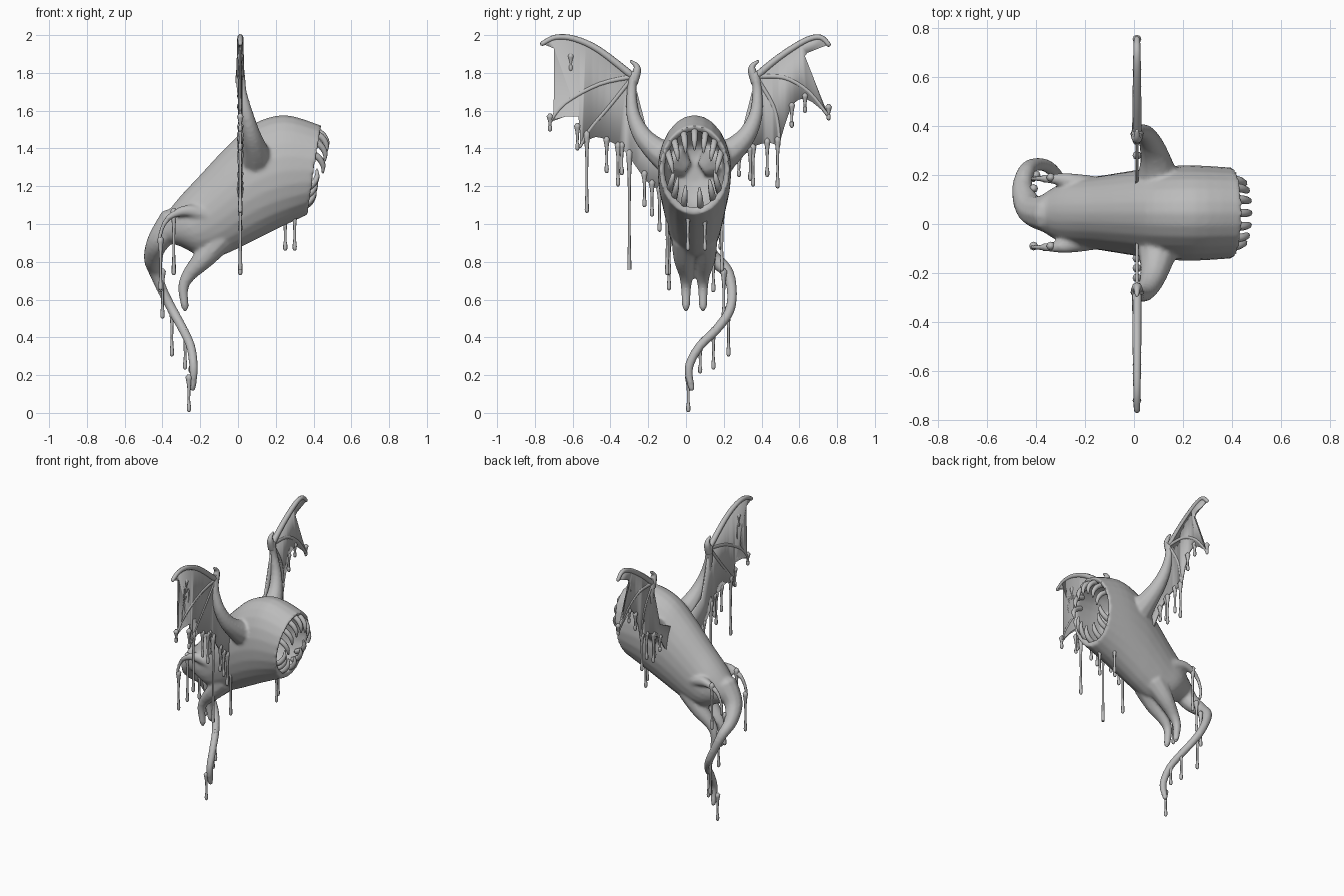
import bpy, bmesh, math
from mathutils import Vector

cube = bpy.data.objects.get("Cube")
if cube:
    bpy.data.objects.remove(cube, do_unlink=True)

MID = .045      # symmetry line of the torso across y
WING_X = .012   # plane in which both wings lie

grey = bpy.data.materials.new("clay grey")
grey.use_nodes = True
grey.diffuse_color = (.5, .5, .5, 1)
grey.node_tree.nodes["Principled BSDF"].inputs["Base Color"].default_value = (.5, .5, .5, 1)


def smooth_path(points, steps):
    """Catmull-Rom interpolation of tuples of any length."""
    points = [Vector(p) for p in points]
    path = []
    for i in range(len(points) - 1):
        a, b = points[max(i - 1, 0)], points[i]
        c, d = points[i + 1], points[min(i + 2, len(points) - 1)]
        for k in range(steps):
            t = k / steps
            path.append(b + (c - a) * (t / 2)
                        + (a * 2 - b * 5 + c * 4 - d) * (t * t / 2)
                        + (b * 3 - a - c * 3 + d) * (t ** 3 / 2))
    return path + [points[-1]]


def loft(bm, rings):
    """Skin a list of closed rings and cap both ends."""
    loops = [[bm.verts.new(p) for p in ring] for ring in rings]
    count = len(loops[0])
    for a, b in zip(loops, loops[1:]):
        for i in range(count):
            j = (i + 1) % count
            bm.faces.new((a[i], a[j], b[j], b[i]))
    bm.faces.new(loops[0][::-1])
    bm.faces.new(loops[-1])


def tube(bm, points, steps=4, sides=8):
    """Sweep a circle along (x, y, z, radius) points, with rounded ends."""
    path = smooth_path(points, steps)
    centres = [p.to_3d() for p in path]
    radii = [max(p[3], .003) for p in path]
    rings, last = [], len(path) - 1
    side = None
    for i, c in enumerate(centres):
        along = (centres[min(i + 1, last)] - centres[max(i - 1, 0)]).normalized()
        if side is None:
            side = along.orthogonal()
        side = (side - along * side.dot(along)).normalized()
        up = along.cross(side)

        def ring(centre, radius):
            angles = [math.tau * k / sides for k in range(sides)]
            return [centre + (side * math.cos(a) + up * math.sin(a)) * radius for a in angles]
        r = radii[i]
        if i == 0:
            rings += [ring(c - along * r * .8, r * .4)]
        rings.append(ring(c, r))
        if i == last:
            rings += [ring(c + along * r * .6, r * .75), ring(c + along * r * .95, r * .25)]
    loft(bm, rings)


def drip(bm, x, y, top, bottom, r=.009):
    """A hanging strand, wide at its root and with a bead at its end."""
    h = top - bottom
    tube(bm, [(x, y, top + .02, r * 2), (x, y, top - h * .2, r), (x, y, bottom + h * .35, r * .8),
              (x, y, bottom + .03, r * 1.2), (x, y, bottom + r, r * 1.2)], 3)


def finish(name, bm):
    bmesh.ops.recalc_face_normals(bm, faces=bm.faces[:])
    mesh = bpy.data.meshes.new(name)
    bm.to_mesh(mesh)
    bm.free()
    mesh.materials.append(grey)
    mesh.shade_smooth()
    obj = bpy.data.objects.new(name, mesh)
    bpy.context.collection.objects.link(obj)
    return obj


def mirrored(points):
    return [(p[0], 2 * MID - p[1], *p[2:]) for p in points]


# Torso: (top x, top z, bottom x, bottom z, half width), throat to rim to rump
CAVITY = [(.08, 1.32, .08, 1.22, .04), (.1, 1.42, .12, 1.12, .12),
          (.25, 1.5, .22, 1.06, .155), (.42, 1.49, .365, 1.09, .158)]
OUTSIDE = [(.445, 1.52, .37, 1.05, .185), (.25, 1.577, .22, .98, .195),
           (.08, 1.53, .1, .92, .187), (-.05, 1.42, 0, .87, .17),
           (-.2, 1.26, -.1, .83, .15), (-.32, 1.13, -.2, .83, .135),
           (-.41, 1.01, -.3, .88, .08), (-.43, .95, -.37, .9, .04)]
body = bmesh.new()
rings = []
for tx, tz, bx, bz, w in smooth_path(CAVITY, 4) + smooth_path(OUTSIDE, 4):
    ring = []
    for k in range(24):
        a = math.tau * k / 24
        t = (1 + math.cos(a)) / 2
        ring.append((bx + (tx - bx) * t, MID + w * math.sin(a), bz + (tz - bz) * t))
    rings.append(ring)
loft(body, rings)

# Tail
tube(body, [(-.34, .04, 1.02, .08), (-.42, .06, .91, .062), (-.455, .14, .82, .045),
            (-.44, .215, .75, .035), (-.4, .243, .65, .028), (-.345, .23, .54, .027),
            (-.29, .16, .44, .026), (-.25, .07, .35, .025), (-.235, .015, .24, .024),
            (-.24, .03, .13, .018)], 5, 10)

# Arms, legs and hip spurs, one of each per side
ARM = [(.1, -.06, 1.33, .1), (.09, -.16, 1.395, .068), (.07, -.235, 1.475, .05),
       (.045, -.28, 1.58, .037), (.02, -.288, 1.7, .027), (WING_X, -.275, 1.79, .027)]
LEG = [(-.1, .0, .92, .08), (-.18, -.01, .82, .058), (-.26, .0, .73, .038),
       (-.29, .0, .66, .028), (-.28, .0, .56, .021)]
SPUR = [(-.18, -.06, 1.05, .05), (-.28, -.09, 1.07, .03), (-.37, -.095, 1.03, .016),
        (-.41, -.095, .95, .012), (-.41, -.09, .87, .012)]
for part in (ARM, LEG, SPUR):
    tube(body, part, 5, 10)
    tube(body, mirrored(part), 5, 10)
torso = finish("body", body)
remesh = torso.modifiers.new("fuse", 'REMESH')
remesh.mode = 'VOXEL'
remesh.voxel_size = .01
remesh.use_smooth_shade = True
relax = torso.modifiers.new("relax", 'SMOOTH')
relax.factor = .5
relax.iterations = 5

# Wings: every bone runs out from the wrist; scallops join the bone tips
WINGS = {
    "right": dict(
        wrist=(-.28, 1.78),
        lead=[(-.46, 1.92), (-.59, 1.98), (-.69, 1.988), (-.76, 1.955)],
        bay=[(-.63, 1.89), (-.575, 1.79), (-.62, 1.68)],
        upper=[(-.46, 1.74), (-.64, 1.64), (-.72, 1.54)],
        notch=[(-.63, 1.6), (-.57, 1.57)],
        lower=[(-.4, 1.63), (-.51, 1.5), (-.56, 1.41)],
        hem=[(-.48, 1.46), (-.39, 1.43), (-.32, 1.38), (-.2, 1.22), (-.08, 1.15)]),
    "left": dict(
        wrist=(.37, 1.78),
        lead=[(.49, 1.88), (.63, 1.97), (.71, 1.988), (.755, 1.95)],
        bay=[(.66, 1.92), (.615, 1.85), (.65, 1.74)],
        upper=[(.52, 1.775), (.65, 1.7), (.755, 1.57)],
        notch=[(.64, 1.66), (.56, 1.62)],
        lower=[(.46, 1.63), (.49, 1.5), (.49, 1.41)],
        hem=[(.44, 1.43), (.36, 1.41), (.29, 1.35), (.2, 1.22)])}
for side, w in WINGS.items():
    sign = 1 if side == "left" else -1
    wrist = w["wrist"]
    # Membrane
    outline = smooth_path([wrist] + w["lead"], 4)
    outline += smooth_path([w["lead"][-1]] + w["bay"] + [w["upper"][-1]], 4)[1:]
    outline += smooth_path([w["upper"][-1]] + w["notch"] + [w["lower"][-1]], 4)[1:]
    outline += smooth_path([w["lower"][-1]] + w["hem"], 4)[1:]
    outline += [Vector((MID + sign * .1, 1.38)), Vector((MID + sign * .24, 1.45))]
    bm = bmesh.new()
    face = bm.faces.new([bm.verts.new((WING_X, *p)) for p in outline])
    bmesh.ops.triangulate(bm, faces=[face])
    skin = finish(side + "_wing_membrane", bm)
    thick = skin.modifiers.new("thickness", 'SOLIDIFY')
    thick.thickness = .012
    thick.offset = 0
    # Bones and wrist claw
    bm = bmesh.new()
    for key, r in (("lead", .02), ("upper", .014), ("lower", .013)):
        pts = [wrist] + w[key]
        tube(bm, [(WING_X, *p, r * (1 - .45 * i / len(pts))) for i, p in enumerate(pts)])
    y, z = wrist
    tube(bm, [(WING_X, y, z - .03, .026), (WING_X, y - sign * .02, z + .03, .022),
              (WING_X, y - sign * .015, z + .06, .014), (WING_X, y + sign * .01, z + .08, .008)])
    finish(side + "_wing_bones", bm)

# Strands hanging from the wings: (y, top, bottom)
strands = bmesh.new()
for y, top, bottom in [
        (-.61, 1.87, 1.81), (-.72, 1.55, 1.49), (-.575, 1.5, 1.39), (-.525, 1.46, 1.06),
        (-.42, 1.43, 1.27), (-.36, 1.4, 1.2), (-.34, 1.4, 1.26), (-.3, 1.36, .75),
        (-.22, 1.25, 1.09), (-.18, 1.2, 1.04), (-.14, 1.17, .96), (-.1, 1.13, .73),
        (.755, 1.6, 1.55), (.63, 1.66, 1.59), (.56, 1.61, 1.51), (.485, 1.43, 1.19),
        (.43, 1.42, 1.25), (.355, 1.39, 1.2), (.34, 1.38, 1.23), (.28, 1.34, 1.25)]:
    drip(strands, WING_X, y, top, bottom)
finish("wing_drips", strands)

# Strands below the jaw, hips, feet and tail: (x, y, top, bottom)
strands = bmesh.new()
for spot in [(.3, .01, 1.04, .86), (.25, .1, 1.02, .86), (-.34, -.09, 1.05, .73),
             (-.41, -.09, .9, .65), (-.34, .19, 1.05, .75), (-.41, .145, .84, .64),
             (-.28, 0, .64, .54), (-.28, .09, .64, .54), (-.35, .225, .53, .3),
             (-.28, .145, .42, .23), (-.25, .075, .34, .21), (-.26, .012, .17, .005),
             (-.4, .2, .73, .5)]:
    drip(strands, *spot)
finish("body_drips", strands)

# Teeth around the mouth, hooked outward and toward the bite
teeth = bmesh.new()
upper = [(math.radians(a), 1) for a in range(-66, 67, 22)]
lower = [(math.radians(180 + a), -1) for a in (-58, -40, -12, 22, 45, 60)]
for a, s in upper + lower:
    t = (1 + math.cos(a)) / 2
    x, y, z = .355 + .07 * t, MID + .155 * math.sin(a), 1.085 + .41 * t
    inward = -.03 * math.sin(a)
    tube(teeth, [(x - .03, y, z + s * .01, .018), (x + .02, y + inward * .3, z - s * .02, .017),
                 (x + .045, y + inward * .7, z - s * .06, .014),
                 (x + .045, y + inward, z - s * .1, .006)])
finish("teeth", teeth)
